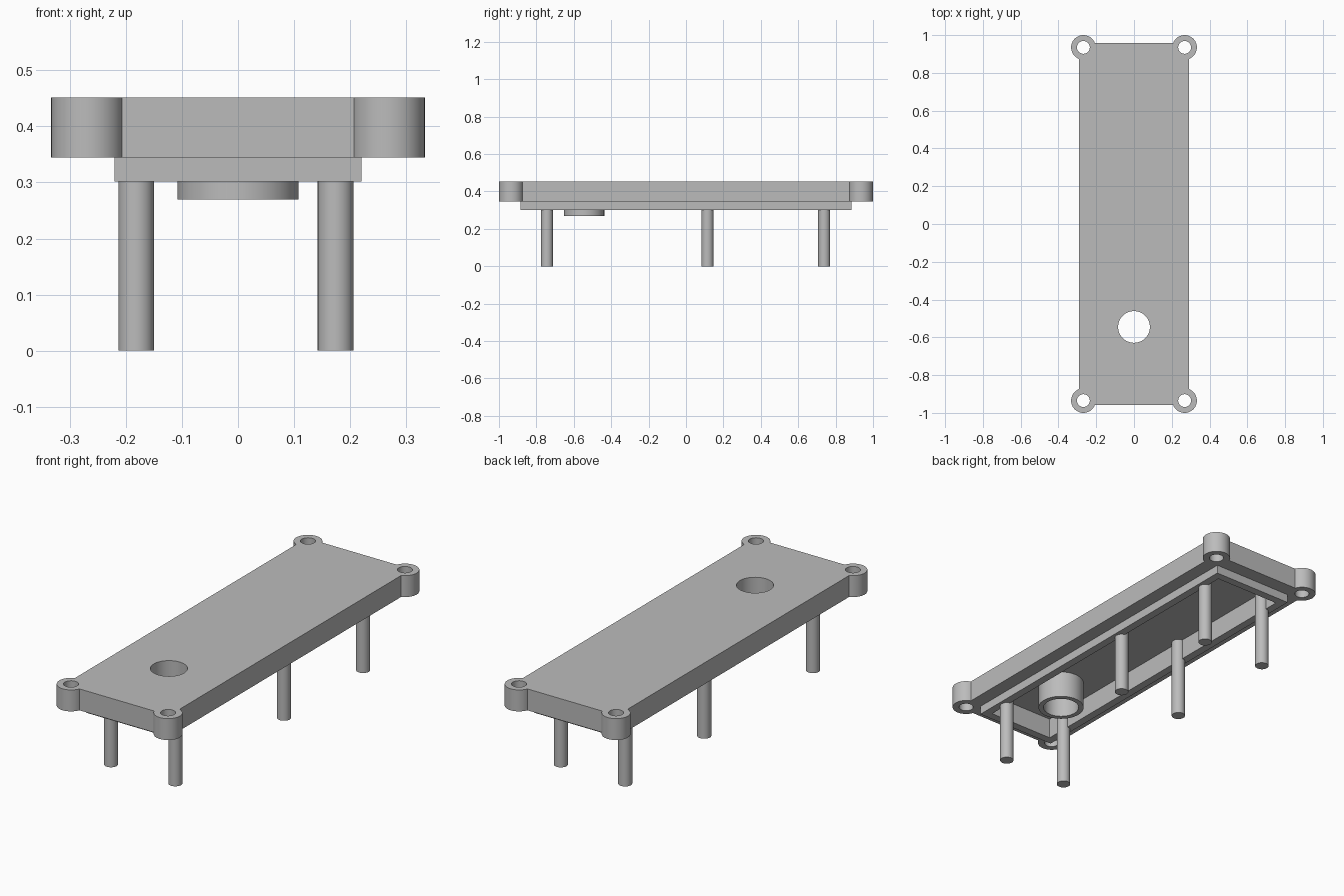
import bpy
import math

cube = bpy.data.objects.get("Cube")
if cube:
    bpy.data.objects.remove(cube, do_unlink=True)

grey = bpy.data.materials.new("plain grey")
grey.use_nodes = True
COLOR = (0.50, 0.50, 0.50, 1)
grey.diffuse_color = COLOR
grey.node_tree.nodes["Principled BSDF"].inputs["Base Color"].default_value = COLOR

TOP, RIM, LIP, FLOOR = 0.452, 0.345, 0.302, 0.405
BOSSES = [(sx * 0.268, sy * 0.935) for sx in (-1, 1) for sy in (-1, 1)]
HOLE_Y = -0.545


def finish(obj, name):
    obj.name = name
    obj.data.materials.clear()
    obj.data.materials.append(grey)
    return obj


def box(name, half_x, half_y, z0, z1):
    bpy.ops.mesh.primitive_cube_add(size=2, location=(0, 0, (z0 + z1) / 2))
    obj = bpy.context.object
    obj.scale = (half_x, half_y, (z1 - z0) / 2)
    bpy.ops.object.transform_apply(location=False, rotation=False, scale=True)
    return finish(obj, name)


def cylinder(name, x, y, radius, z0, z1, sides=48):
    bpy.ops.mesh.primitive_cylinder_add(vertices=sides, radius=radius, depth=z1 - z0,
                                        location=(x, y, (z0 + z1) / 2))
    return finish(bpy.context.object, name)


def combine(target, tool, operation):
    """Apply a boolean and discard the tool object."""
    tool.hide_render = True
    mod = target.modifiers.new("cut", 'BOOLEAN')
    mod.operation, mod.solver, mod.object = operation, 'EXACT', tool
    bpy.ops.object.select_all(action='DESELECT')
    bpy.context.view_layer.objects.active = target
    target.select_set(True)
    bpy.ops.object.modifier_apply(modifier=mod.name)
    bpy.data.objects.remove(tool, do_unlink=True)


def smooth(obj):
    bpy.ops.object.select_all(action='DESELECT')
    bpy.context.view_layer.objects.active = obj
    obj.select_set(True)
    bpy.ops.object.shade_smooth_by_angle(angle=math.radians(30))


# Lid with screw bosses and a stepped lip underneath
lid = box("lid", 0.29, 0.957, RIM, TOP)
for x, y in BOSSES:
    combine(lid, cylinder("screw_boss", x, y, 0.065, RIM, TOP), 'UNION')
combine(lid, box("lip", 0.22, 0.885, LIP, RIM + 0.02), 'UNION')

# Hollow underside
combine(lid, box("pocket", 0.18, 0.845, LIP - 0.1, FLOOR), 'DIFFERENCE')

# Round collar below the button hole
combine(lid, cylinder("collar", 0, HOLE_Y, 0.108, 0.27, FLOOR + 0.02, 64), 'UNION')

# Screw holes and button hole
for x, y in BOSSES:
    combine(lid, cylinder("screw_hole", x, y, 0.034, 0.2, 0.6), 'DIFFERENCE')
combine(lid, cylinder("button_hole", 0, HOLE_Y, 0.084, 0.2, 0.6, 64), 'DIFFERENCE')
smooth(lid)

# Support posts hanging from the pocket floor
for row, y in zip(("front", "middle", "back"), (-0.743, 0.115, 0.739)):
    for side, x in (("right", -0.1815), ("left", 0.174)):
        smooth(cylinder(f"{row}_{side}_post", x, y, 0.032, 0, FLOOR + 0.01, 32))
